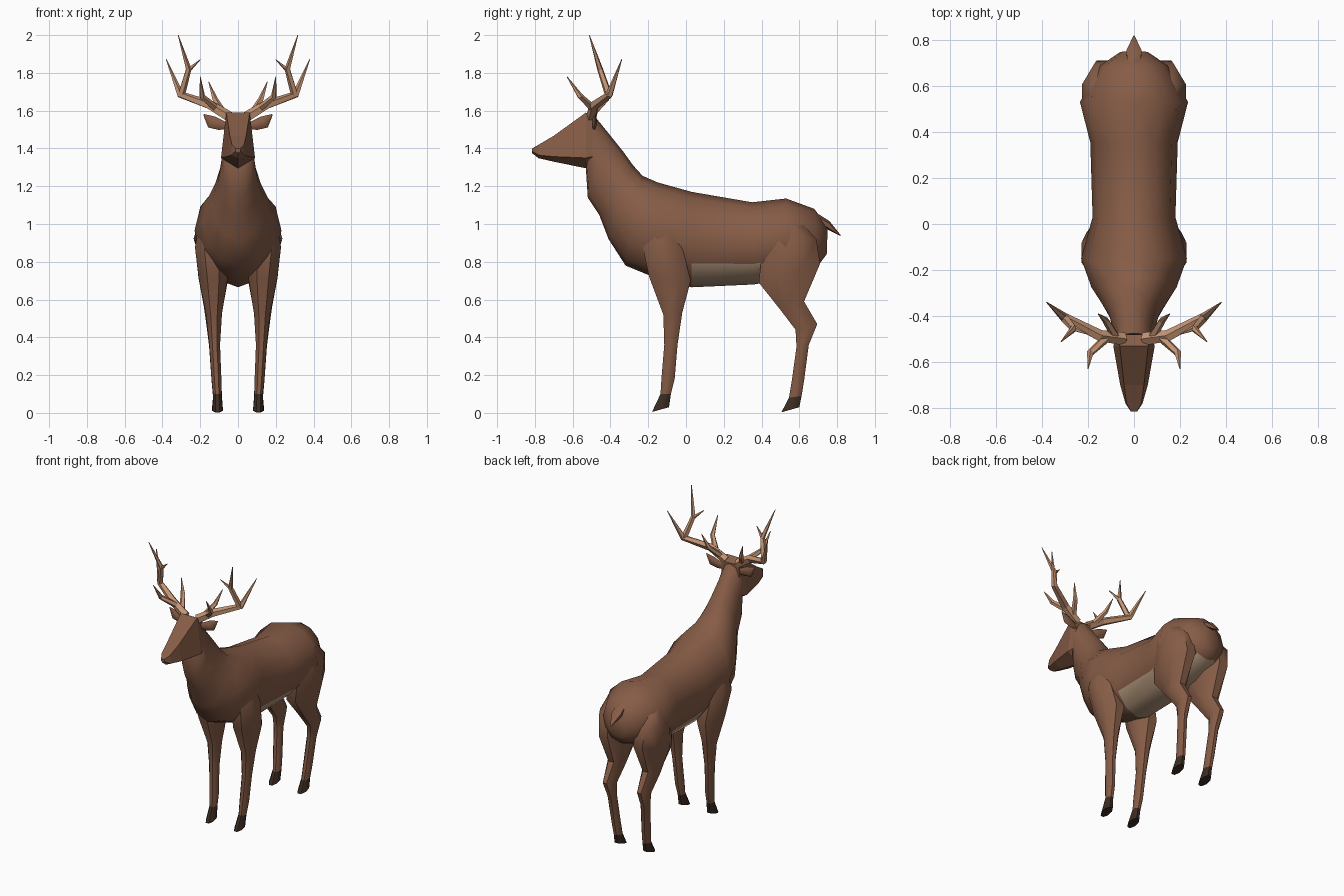
import bpy, bmesh, math
from mathutils import Vector


def material(name, r, g, b):
    m = bpy.data.materials.new(name)
    m.diffuse_color = (r, g, b, 1)
    return m


BROWN = material("brown_coat", 0.24, 0.108, 0.062)
CREAM = material("pale_belly", 0.45, 0.31, 0.20)
DARK = material("dark_hoof", 0.042, 0.024, 0.016)
TAN = material("tan_antler", 0.56, 0.30, 0.175)


def loft(bm, rings):
    """Skin a list of equal-sized rings and cap both ends."""
    vs = [[bm.verts.new(p) for p in r] for r in rings]
    n = len(vs[0])
    for a, b in zip(vs, vs[1:]):
        for i in range(n):
            j = (i + 1) % n
            bm.faces.new((a[i], a[j], b[j], b[i]))
    bm.faces.new(vs[0])
    bm.faces.new(vs[-1])


def finish(name, bm, mats, mirror=False, rule=None):
    bmesh.ops.recalc_face_normals(bm, faces=bm.faces)
    if rule:
        for f in bm.faces:
            f.material_index = rule(f)
    me = bpy.data.meshes.new(name)
    bm.to_mesh(me)
    bm.free()
    for m in mats:
        me.materials.append(m)
    ob = bpy.data.objects.new(name, me)
    bpy.context.collection.objects.link(ob)
    if mirror:
        ob.modifiers.new("mirror", 'MIRROR')
    return ob


def oval(ty, tz, by, bz, w, n=12):
    """Ring hung between a top and a bottom point of the side profile."""
    out = []
    for i in range(n):
        a = 2 * math.pi * i / n
        c = math.cos(a)
        out.append(Vector((w * math.sin(a), (ty + by) / 2 + c * (ty - by) / 2,
                           (tz + bz) / 2 + c * (tz - bz) / 2)))
    return out


def leg_ring(yf, zf, yb, zb, x0, x1, n=8):
    """Leg ring from its front point, back point and inner/outer x."""
    out = []
    for i in range(n):
        a = 2 * math.pi * (i + 0.5) / n
        c, s = math.cos(a) / 0.924, math.sin(a) / 0.924
        out.append(Vector(((x0 + x1) / 2 + s * (x1 - x0) / 2,
                           (yf + yb) / 2 + c * (yb - yf) / 2,
                           (zf + zb) / 2 + c * (zb - zf) / 2)))
    return out


def tube(bm, path, radii, n=5, flat=1.0):
    """Tapered branch along a path."""
    pts = [Vector(p) for p in path]
    rings = []
    for i, p in enumerate(pts):
        t = (pts[min(i + 1, len(pts) - 1)] - pts[max(i - 1, 0)]).normalized()
        u = t.cross(Vector((0, 1, 0))).normalized()
        v = t.cross(u)
        rings.append([p + radii[i] * (u * math.cos(2 * math.pi * k / n)
                                      + v * flat * math.sin(2 * math.pi * k / n))
                      for k in range(n)])
    loft(bm, rings)


# Body and neck: top y,z, bottom y,z, half width
body = [
    (0.750, 0.98, 0.745, 0.84, 0.06),
    (0.680, 1.08, 0.700, 0.78, 0.145),
    (0.530, 1.135, 0.53, 0.71, 0.235),
    (0.350, 1.115, 0.36, 0.68, 0.19),
    (0.030, 1.17, 0.03, 0.665, 0.18),
    (-0.15, 1.22, -0.15, 0.71, 0.23),
    (-0.23, 1.255, -0.32, 0.78, 0.185),
    (-0.28, 1.31, -0.41, 0.92, 0.14),
    (-0.33, 1.38, -0.46, 1.05, 0.108),
    (-0.41, 1.48, -0.52, 1.14, 0.09),
    (-0.475, 1.56, -0.53, 1.29, 0.078),
]


def belly(f):
    c = f.calc_center_median()
    return 1 if c.y > 0.03 and c.z < 0.80 and f.normal.z < -0.3 else 0


bm = bmesh.new()
loft(bm, [oval(*r) for r in body])
finish("body", bm, [BROWN, CREAM], rule=belly)

# Head: y, top z, top half width, cheek z, cheek half width, jaw z
head = [
    (-0.48, 1.562, 0.065, 1.36, 0.075, 1.31),
    (-0.53, 1.59, 0.062, 1.35, 0.09, 1.295),
    (-0.70, 1.467, 0.043, 1.357, 0.06, 1.33),
    (-0.78, 1.42, 0.032, 1.365, 0.037, 1.348),
    (-0.815, 1.40, 0.012, 1.385, 0.014, 1.375),
]
bm = bmesh.new()
loft(bm, [[Vector(p) for p in ((-a, y, t), (a, y, t), (w, y, c), (0, y, j), (-w, y, c))]
          for y, t, a, c, w, j in head])
finish("head", bm, [BROWN])

# Tail
bm = bmesh.new()
loft(bm, [oval(0.65, 1.085, 0.67, 1.0, 0.03, 6),
          oval(0.76, 1.015, 0.74, 0.975, 0.038, 6),
          oval(0.82, 0.94, 0.815, 0.938, 0.003, 6)])
finish("tail", bm, [BROWN])

# Ears
bm = bmesh.new()
tube(bm, [(0.06, -0.49, 1.52), (0.095, -0.488, 1.525), (0.14, -0.484, 1.54),
          (0.182, -0.48, 1.58)], [0.018, 0.028, 0.034, 0.003], 6, 0.45)
finish("ears", bm, [BROWN], True)

# Legs: front y,z, back y,z, inner x, outer x; the last ring is the hoof sole
front_leg = [
    (-0.20, 1.00, -0.06, 1.00, 0.08, 0.20),
    (-0.23, 0.88, -0.02, 0.88, 0.06, 0.228),
    (-0.195, 0.72, 0.025, 0.70, 0.055, 0.208),
    (-0.12, 0.52, -0.02, 0.53, 0.085, 0.17),
    (-0.115, 0.36, -0.045, 0.36, 0.095, 0.152),
    (-0.13, 0.18, -0.06, 0.18, 0.088, 0.14),
    (-0.135, 0.10, -0.08, 0.10, 0.088, 0.132),
    (-0.18, 0.005, -0.09, 0.03, 0.08, 0.135),
]
hind_leg = [
    (0.46, 1.04, 0.59, 1.03, 0.08, 0.185),
    (0.41, 0.92, 0.69, 0.92, 0.06, 0.225),
    (0.385, 0.69, 0.71, 0.79, 0.05, 0.21),
    (0.50, 0.545, 0.625, 0.59, 0.08, 0.18),
    (0.58, 0.44, 0.695, 0.47, 0.095, 0.165),
    (0.585, 0.35, 0.65, 0.36, 0.098, 0.153),
    (0.56, 0.17, 0.625, 0.17, 0.088, 0.14),
    (0.545, 0.08, 0.612, 0.09, 0.085, 0.132),
    (0.505, 0.003, 0.60, 0.03, 0.08, 0.138),
]
for name, rings in (("front", front_leg), ("hind", hind_leg)):
    bm = bmesh.new()
    loft(bm, [leg_ring(*r) for r in rings[:-1]])
    finish(name + "_legs", bm, [BROWN], True)
    bm = bmesh.new()
    loft(bm, [leg_ring(*r) for r in rings[-2:]])
    finish(name + "_hooves", bm, [DARK], True)

# Antlers: main beam, top fork with spur, and two brow tines
bm = bmesh.new()
tube(bm, [(0.045, -0.50, 1.565), (0.15, -0.485, 1.63), (0.305, -0.405, 1.685),
          (0.38, -0.34, 1.872)], [0.03, 0.026, 0.02, 0.002])
tube(bm, [(0.30, -0.41, 1.685), (0.262, -0.455, 1.82), (0.317, -0.512, 2.0)],
     [0.02, 0.016, 0.002])
tube(bm, [(0.268, -0.45, 1.81), (0.20, -0.48, 1.87)], [0.014, 0.002])
tube(bm, [(0.12, -0.495, 1.615), (0.19, -0.56, 1.675), (0.20, -0.63, 1.78)],
     [0.02, 0.016, 0.002])
tube(bm, [(0.08, -0.49, 1.59), (0.122, -0.42, 1.66), (0.156, -0.39, 1.755)],
     [0.02, 0.015, 0.002])
finish("antlers", bm, [TAN], True)

# Smooth shading with sharp creases kept
for ob in bpy.context.scene.objects:
    ob.select_set(True)
    bpy.context.view_layer.objects.active = ob
bpy.ops.object.shade_smooth_by_angle(angle=math.radians(46))
for name in ("antlers", "head"):
    bpy.data.objects[name].data.shade_flat()
